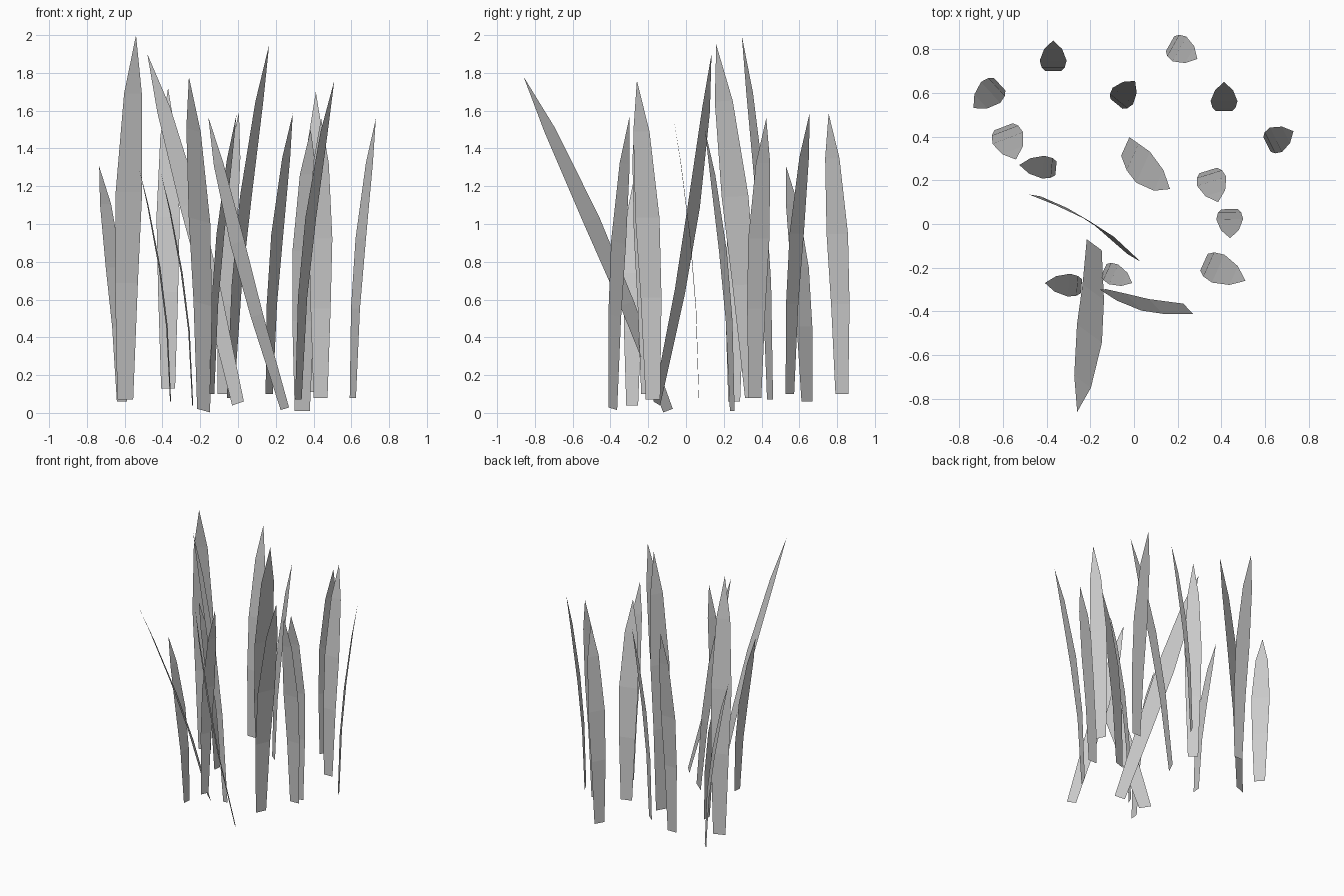
import bpy
from mathutils import Vector

# Blade outline: (fraction along blade, fraction of full width)
ROWS = [(0, 0.6), (0.32, 0.86), (0.57, 1.0), (0.84, 0.67)]


def blade(name, base, tip, width, bend=None):
    """Flat tapered blade; bend is the horizontal droop, the rest is straight lean."""
    base, tip = Vector(base), Vector(tip)
    chord = tip - base
    bend = Vector((*bend, 0)) if bend else Vector((chord.x, chord.y, 0))
    side = chord.cross(bend).normalized()
    verts = []
    for t, w in ROWS:
        centre = base + (chord - bend) * t + bend * t ** 1.9
        verts += [centre - side * width * w / 2, centre + side * width * w / 2]
    verts.append(tip)
    faces = [(i, i + 1, i + 3, i + 2) for i in (0, 2, 4)] + [(6, 7, 8)]
    mesh = bpy.data.meshes.new(name)
    mesh.from_pydata(verts, [], faces)
    obj = bpy.data.objects.new(name, mesh)
    bpy.context.collection.objects.link(obj)


BLADES = [
    # upright blades, drooping toward their tips
    ((-0.37, 0.70, 0.13), (-0.37, 0.84, 1.72), 0.123),
    ((0.165, 0.825, 0.10), (0.29, 0.755, 1.585), 0.13),
    ((-0.615, 0.64, 0.06), (-0.735, 0.53, 1.305), 0.13),
    ((-0.08, 0.55, 0.10), (0.005, 0.655, 1.59), 0.12),
    ((0.412, 0.517, 0.11), (0.412, 0.65, 1.70), 0.123),
    ((0.608, 0.365, 0.08), (0.73, 0.425, 1.56), 0.125),
    ((-0.597, 0.445, 0.07), (-0.54, 0.295, 2.0), 0.15),
    ((-0.357, 0.255, 0.06), (-0.525, 0.27, 1.30), 0.105),
    ((0.34, 0.245, 0.01), (0.385, 0.10, 1.50), 0.14),
    ((0.437, 0.068, 0.08), (0.44, -0.065, 1.56), 0.123),
    ((0.32, -0.175, 0.07), (0.51, -0.26, 1.76), 0.14),
    ((-0.24, -0.285, 0.04), (-0.408, -0.27, 1.27), 0.105),
    ((-0.138, -0.21, 0.10), (-0.008, -0.27, 1.58), 0.10),
    # leaning blades
    ((-0.04, 0.355, 0.08), (0.165, 0.16, 1.95), 0.155, (0.156, -0.07)),
    ((0.0, -0.155, 0.05), (-0.48, 0.135, 1.90), 0.125, (-0.085, -0.145)),
    ((-0.182, -0.095, 0.012), (-0.26, -0.86, 1.78), 0.145, (-0.10, -0.136)),
    ((0.248, -0.388, 0.022), (-0.157, -0.30, 1.565), 0.11, (0.09, 0.085)),
]
for i, spec in enumerate(BLADES, 1):
    blade(f"grass_blade_{i:02d}", *spec)
